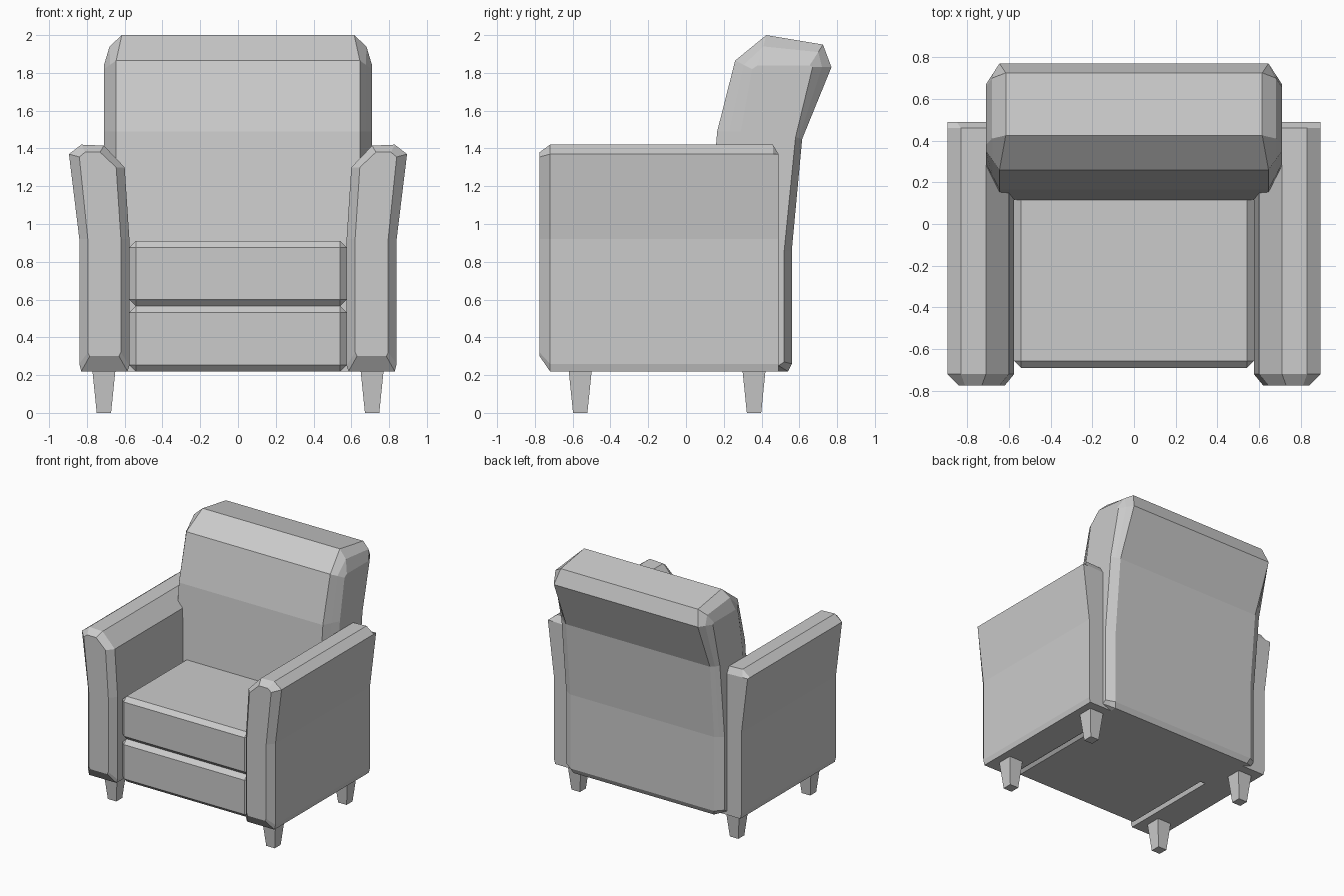
import bpy, bmesh, math

if "Cube" in bpy.data.objects:
    bpy.data.objects.remove(bpy.data.objects["Cube"])


def finish(name, bm):
    bmesh.ops.recalc_face_normals(bm, faces=bm.faces)
    me = bpy.data.meshes.new(name)
    bm.to_mesh(me)
    bm.free()
    ob = bpy.data.objects.new(name, me)
    bpy.context.collection.objects.link(ob)
    return ob


def loft(name, rings):
    """Skin a list of equal-length closed rings and cap both ends."""
    bm = bmesh.new()
    vs = [[bm.verts.new(p) for p in r] for r in rings]
    n = len(vs[0])
    for a, b in zip(vs, vs[1:]):
        for i in range(n):
            j = (i + 1) % n
            bm.faces.new((a[i], a[j], b[j], b[i]))
    bm.faces.new(vs[0])
    bm.faces.new(vs[-1])
    return finish(name, bm)


def bevel_box(name, lo, hi, width):
    bm = bmesh.new()
    bmesh.ops.create_cube(bm, size=1)
    for v in bm.verts:
        v.co = [l if c < 0 else h for c, l, h in zip(v.co, lo, hi)]
    bmesh.ops.bevel(bm, geom=bm.edges[:], offset=width, segments=1,
                    affect='EDGES', profile=0.5)
    return finish(name, bm)


# Base and seat cushion
bevel_box("base", (-0.575, -0.69, 0.22), (0.575, 0.52, 0.565), 0.034)
bevel_box("seat_cushion", (-0.575, -0.69, 0.565), (0.575, 0.30, 0.91), 0.034)

# Arms: flared profile (x, z), its inset front face, and chamfered back
arm = [(0.83, 0.22), (0.84, 0.26), (0.84, 0.92), (0.895, 1.37), (0.83, 1.42),
       (0.71, 1.415), (0.60, 1.30), (0.575, 0.92), (0.575, 0.25), (0.585, 0.22)]
front = [(0.785, 0.30), (0.795, 0.32), (0.795, 0.92), (0.84, 1.355), (0.81, 1.38),
         (0.73, 1.38), (0.645, 1.30), (0.62, 0.92), (0.62, 0.32), (0.63, 0.30)]
back = list(arm)
back[4], back[5], back[6] = (0.85, 1.37), (0.70, 1.365), (0.60, 1.27)
for side, s in (("right", 1), ("left", -1)):
    loft(side + "_arm", [
        [(s * x, -0.775, z) for x, z in front],
        [(s * x, -0.72, z) for x, z in arm],
        [(s * x, 0.46, z) for x, z in arm],
        [(s * x, 0.49, z) for x, z in back]])

# Backrest: side profile (x, y, z) at the rim, shoulder and flat side
rim = [(0.63, 0.54, 0.22), (0.645, 0.56, 0.26), (0.645, 0.56, 0.86),
       (0.645, 0.615, 1.45), (0.645, 0.77, 1.83), (0.615, 0.725, 1.95),
       (0.615, 0.425, 2.0), (0.645, 0.26, 1.865), (0.645, 0.165, 1.49),
       (0.645, 0.115, 0.90), (0.645, 0.115, 0.22)]
flat = [(0.71, 0.49, 0.25), (0.71, 0.52, 0.27), (0.71, 0.52, 0.86),
        (0.71, 0.58, 1.46), (0.71, 0.67, 1.83), (0.71, 0.655, 1.84),
        (0.71, 0.38, 1.84), (0.71, 0.35, 1.82), (0.71, 0.29, 1.49),
        (0.71, 0.23, 0.90), (0.71, 0.23, 0.25)]
mid = [tuple((p + q) / 2 for p, q in zip(a, b)) for a, b in zip(rim, flat)]
mid[5], mid[6] = (0.68, 0.70, 1.91), (0.68, 0.41, 1.94)
half = [rim, mid, flat]
loft("backrest", [[(-x, y, z) for x, y, z in r] for r in reversed(half)] + half)

# Tapered square legs
for row, y in (("front", -0.56), ("back", 0.36)):
    for side, x in (("left", -0.71), ("right", 0.71)):
        loft(f"{row}_{side}_leg", [
            [(x + h * a, y + h * b, z) for a, b in ((-1, -1), (1, -1), (1, 1), (-1, 1))]
            for h, z in ((0.038, 0.0), (0.062, 0.235))])
